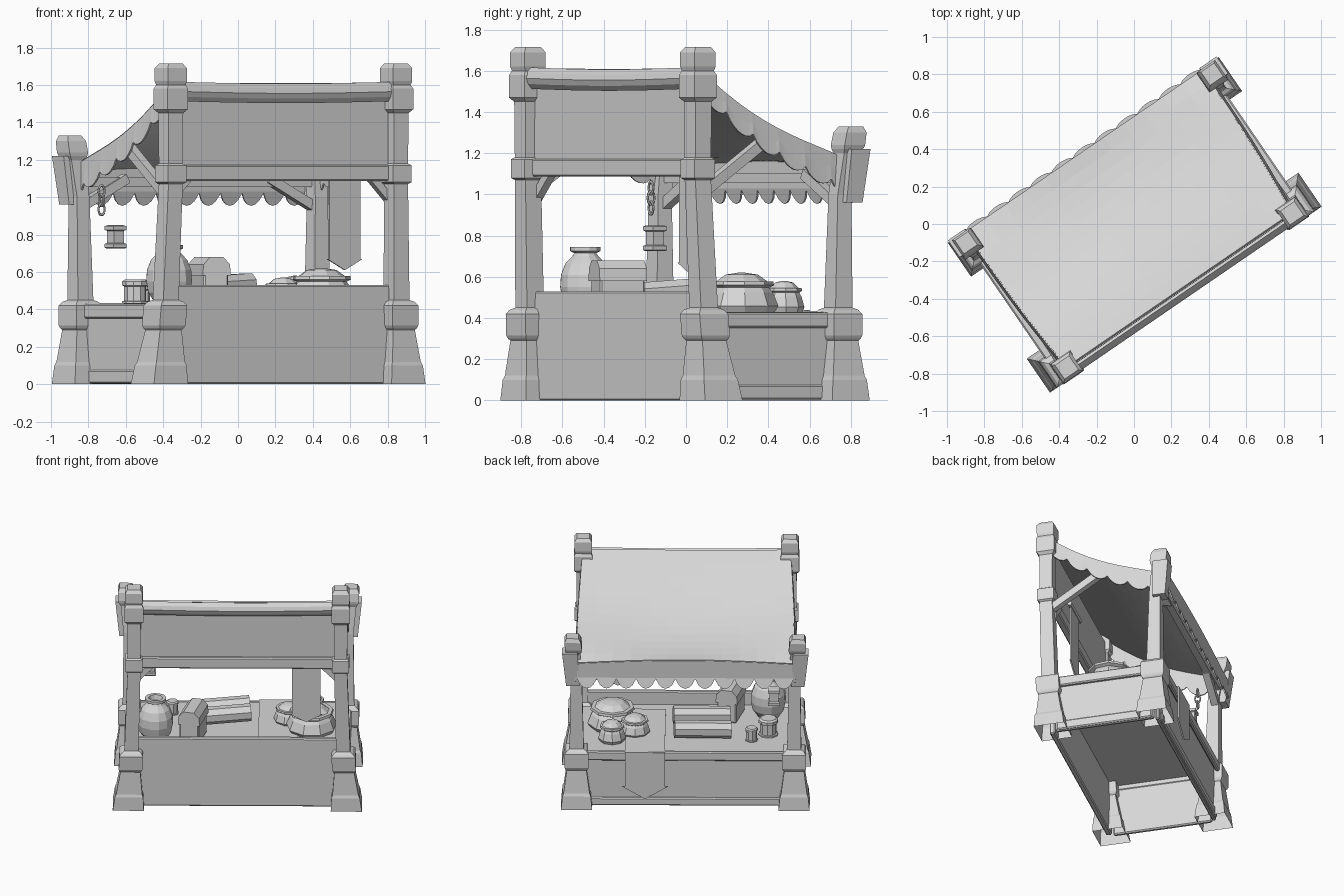
import bpy, bmesh, math
from mathutils import Matrix, Vector

cube = bpy.data.objects.get("Cube")
if cube:
    bpy.data.objects.remove(cube, do_unlink=True)

mat = bpy.data.materials.new("plain_grey")
mat.use_nodes = True
GREY = (0.68, 0.68, 0.68, 1)
mat.diffuse_color = GREY
mat.node_tree.nodes["Principled BSDF"].inputs["Base Color"].default_value = GREY

# The stall stands turned about z: local x runs along the counter, +y is the low side
TURN = Matrix.Rotation(math.radians(34.4), 4, 'Z')
TABLE = 0.43


def add(name, bm, thick=0):
    bmesh.ops.recalc_face_normals(bm, faces=bm.faces)
    bm.transform(TURN)
    mesh = bpy.data.meshes.new(name)
    bm.to_mesh(mesh)
    bm.free()
    mesh.materials.append(mat)
    obj = bpy.data.objects.new(name, mesh)
    bpy.context.collection.objects.link(obj)
    if thick:
        mod = obj.modifiers.new("thickness", 'SOLIDIFY')
        mod.thickness, mod.offset = thick, 0


def loft(name, sections, n=4, spin=math.pi / 4, floor=True):
    """Skin of rings (x, y, z, half width); four-sided rings are squares."""
    bm = bmesh.new()
    k = 1 / math.cos(math.pi / n) if n == 4 else 1
    rings = [[bm.verts.new((x + r * k * math.cos(spin + i * math.tau / n),
                            y + r * k * math.sin(spin + i * math.tau / n), z))
              for i in range(n)] for x, y, z, r in sections]
    for a, b in zip(rings, rings[1:]):
        for i in range(n):
            j = (i + 1) % n
            bm.faces.new((a[i], a[j], b[j], b[i]))
    if floor:
        bm.faces.new(rings[0])
    bm.faces.new(rings[-1])
    add(name, bm)


def lathe(name, x, y, profile, n=10):
    loft(name, [(x, y, z, r) for r, z in profile], n, 0.2)


def box(name, centre, size, turn=0, bevel=0.008):
    bm = bmesh.new()
    bmesh.ops.create_cube(bm, size=1)
    bm.transform(Matrix.Translation(centre) @ Matrix.Rotation(turn, 4, 'Z')
                 @ Matrix.Diagonal((*size, 1)))
    if bevel:
        bmesh.ops.bevel(bm, geom=bm.edges[:], offset=bevel, segments=1, affect='EDGES')
    add(name, bm)


def bar(name, p, q, r, n=4):
    """Straight beam or roll from p to q."""
    p, q = Vector(p), Vector(q)
    d = q - p
    bm = bmesh.new()
    bmesh.ops.create_cone(bm, cap_ends=True, segments=n, radius1=r, radius2=r, depth=d.length)
    bm.transform(Matrix.Translation((p + q) / 2) @ d.to_track_quat('Z', 'Y').to_matrix().to_4x4()
                 @ Matrix.Rotation(math.pi / n, 4, 'Z'))
    add(name, bm)


def sheet(name, fn, nu, nv, thick=0.01):
    bm = bmesh.new()
    g = [[bm.verts.new(fn(i / nu, j / nv)) for j in range(nv + 1)] for i in range(nu + 1)]
    for i in range(nu):
        for j in range(nv):
            bm.faces.new((g[i][j], g[i + 1][j], g[i + 1][j + 1], g[i][j + 1]))
    add(name, bm, thick)


def outline(name, points, place, thick=0.01):
    bm = bmesh.new()
    bm.faces.new([bm.verts.new(place(a, b)) for a, b in points])
    add(name, bm, thick)


# Posts: (height, half width) profile from flared foot to cap, leaning between two heights
FOOT = [(0, .11), (.1, .1), (.12, .092), (.29, .07), (.3, .078), (.315, .084), (.42, .084), (.44, .07), (.45, .05)]
TALL = FOOT + [(1.07, .046), (1.08, .06), (1.17, .06), (1.18, .046), (1.45, .048), (1.47, .066),
               (1.58, .066), (1.6, .056), (1.62, .062), (1.69, .062), (1.715, .045)]
LOW = FOOT + [(1.0, .04), (1.2, .045), (1.22, .055), (1.24, .06), (1.3, .058), (1.33, .043)]
for sx, side in ((1, "left"), (-1, "right")):
    for tag, prof, base, top, start, end in (("tall", TALL, (.77, -.38), (.73, -.43), 0, .8),
                                             ("low", LOW, (.768, .37), (.797, .425), .95, 1.33)):
        rings = []
        for z, r in prof:
            k = min(1, max(0, (z - start) / (end - start)))
            rings.append((sx * (base[0] + (top[0] - base[0]) * k), base[1] + (top[1] - base[1]) * k, z, r))
        loft(f"{tag}_post_{side}", rings, floor=False)
    # Outer clamp on the low post
    loft(f"post_clamp_{side}", [(sx * (.795 + .02 * t), .415 + .02 * t, .96 + .26 * t, .047 + .008 * t)
                                for t in (0, .1, .9, 1)])
    # Side wall, sill and skirting of the counter
    box(f"side_panel_{side}", (sx * .76, 0, .2), (.03, .72, .4))
    box(f"side_sill_{side}", (sx * .77, 0, .39), (.06, .7, .075))
    box(f"side_skirting_{side}", (sx * .77, 0, .04), (.03, .7, .07))
    # Braces
    bar(f"tall_brace_{side}", (sx * .74, -.4, 1.02), (sx * .73, -.04, 1.26), .036)
    bar(f"low_brace_{side}", (sx * .77, .39, .94), (sx * .46, .39, 1.1), .036)
    bar(f"wall_brace_{side}", (sx * .72, -.39, .98), (sx * .58, -.39, 1.12), .03)

# Counter
box("front_panel", (0, -.39, .265), (1.5, .04, .53))
box("back_panel", (0, .38, .2), (1.5, .03, .4))
box("back_skirting", (0, .395, .035), (1.44, .03, .06))
box("counter_top", (0, .01, TABLE - .02), (1.52, .82, .04))
box("counter_rim", (0, .42, .4), (1.42, .03, .07))

# Upper wall and beams
box("upper_wall", (0, -.41, 1.33), (1.42, .025, .42))
box("lower_wall_beam", (0, -.42, 1.13), (1.42, .05, .085))
bar("low_beam", (-.78, .4, 1.08), (.78, .4, 1.08), .035)


# Sagging canopy with scalloped edges
def roof(s, t):
    x = (2 * s - 1) * (.73 + .035 * t + .012 * math.sin(math.pi * t))
    mid = math.sin(math.pi * s)
    sag = (.005 + .05 * t) * mid + .08 * t ** 6 * (1 - mid)
    return Vector((x, -.43 + .9 * t, 1.61 - .39 * (1 - (1 - t) ** 2) - sag))


def scallop(s, count):
    return abs(math.sin(math.pi * count * s)) ** .7


def low_valance(s, t):
    top = roof(s, 1)
    tip = max(0, 2 * t - 1) * (.1 + .9 * scallop(s, 11))
    return Vector((top.x, top.y + .02 * tip, top.z + min(1, 2 * t) * (1.03 - top.z) - .075 * tip))


sheet("canopy", roof, 12, 12, .012)
sheet("low_valance", low_valance, 66, 2)
sheet("canopy_roll", lambda s, t: Vector(((2 * s - 1) * .7, -.445 - .03 * math.sin(math.pi * t),
                                         1.61 - .09 * t - .01 * math.sin(math.pi * s))), 10, 4, .02)
for end, side in ((1, "left"), (0, "right")):
    sheet(f"side_valance_{side}",
          lambda s, t: roof(end, s) + Vector(((2 * end - 1) * .012 * t, 0,
                                              -t * (.08 + .06 * s + .045 * scallop(s, 6)))), 42, 2)

# Hanging banner and counter runner with arrow ends
ARROW = [(-.1, 1), (.1, 1), (.1, 0), (.115, 0), (0, -.06), (-.115, 0), (-.1, 0)]
outline("hanging_banner", ARROW, lambda a, b: (.485 + a, -.3, .67 + (.45 if b > 0 else 1) * b))
bar("banner_rod", (.35, -.3, 1.12), (.62, -.3, 1.12), .018, 6)
box("runner_top", (.285, .08, TABLE + .004), (.28, .72, .008), bevel=0)
outline("runner_drop", ARROW, lambda a, b: (.285 + 1.4 * a, .443, .17 + (.265 if b > 0 else 1.6) * b))

# Goods: jars and pots
lathe("vase", -.58, -.195, [(.075, TABLE), (.115, .49), (.126, .55), (.122, .61), (.1, .665), (.065, .7),
                            (.055, .715), (.076, .725), (.076, .745), (.05, .745), (.04, .71)], 12)
POT = [(.85, 0), (1, .02), (1, .1), (.85, .12), (.85, .72), (1, .75), (1, .92), (.8, 1)]
lathe("large_pot", -.583, .122, [(.07 * r, TABLE + .13 * z) for r, z in POT])
lathe("small_pot", -.465, .22, [(.045 * r, TABLE + .1 * z) for r, z in POT], 8)

# Chest with a faceted lid
box("chest", (-.315, -.185, TABLE + .08), (.14, .23, .16), -.25)
lid = [(-.08, .58), (.08, .58), (.075, .64), (.038, .68), (-.038, .68), (-.075, .64)]
spin = Matrix.Translation((-.315, -.185, 0)) @ Matrix.Rotation(-.25, 4, 'Z')
outline("chest_lid", lid, lambda a, b: spin @ Vector((a, 0, b)), .245)

# Rolls of cloth
for i, (x, y, z) in enumerate(((-.12, .19, .49), (-.11, .0, .515))):
    bar(f"cloth_roll_{i + 1}", (x - .2, y - .02, z), (x + .2, y + .02, z + .02), .063, 8)

# Open sacks heaped with goods
SACK = [(.9, 0), (1, .15), (.85, .5), (.75, .62), (.88, .68), (.86, .78), (.7, .78), (.45, .95), (.1, 1)]
for i, (x, y, r, h) in enumerate(((.52, -.03, .18, .19), (.52, .22, .1, .15), (.36, .1, .11, .14))):
    lathe(f"sack_{i + 1}", x, y, [(r * a, TABLE + h * b) for a, b in SACK], 9)

# Hanging lantern and chain links
loft("lantern", [(-.625, .246, z, r) for z, r in
                 ((.725, .035), (.73, .042), (.75, .042), (.755, .032), (.82, .032), (.825, .042), (.845, .042), (.85, .03))])
for i in range(3):
    bm = bmesh.new()
    ring = [bmesh.ops.create_circle(bm, segments=6, radius=.007)["verts"] for _ in range(10)]
    for k, verts in enumerate(ring):
        a = k * math.tau / 10
        m = Matrix.Diagonal((.75, 1, 1.15, 1)) @ Matrix.Rotation(-a, 4, 'Y') @ Matrix.Translation((.027, 0, 0))
        bmesh.ops.transform(bm, matrix=m, verts=verts)
    for a, b in zip(ring, ring[1:] + ring[:1]):
        for j in range(6):
            bm.faces.new((a[j], a[(j + 1) % 6], b[(j + 1) % 6], b[j]))
    bm.transform(Matrix.Translation((-.698, .272, .935 + .048 * i)) @ Matrix.Rotation(i * math.pi / 2, 4, 'Z'))
    add(f"chain_link_{i + 1}", bm)
